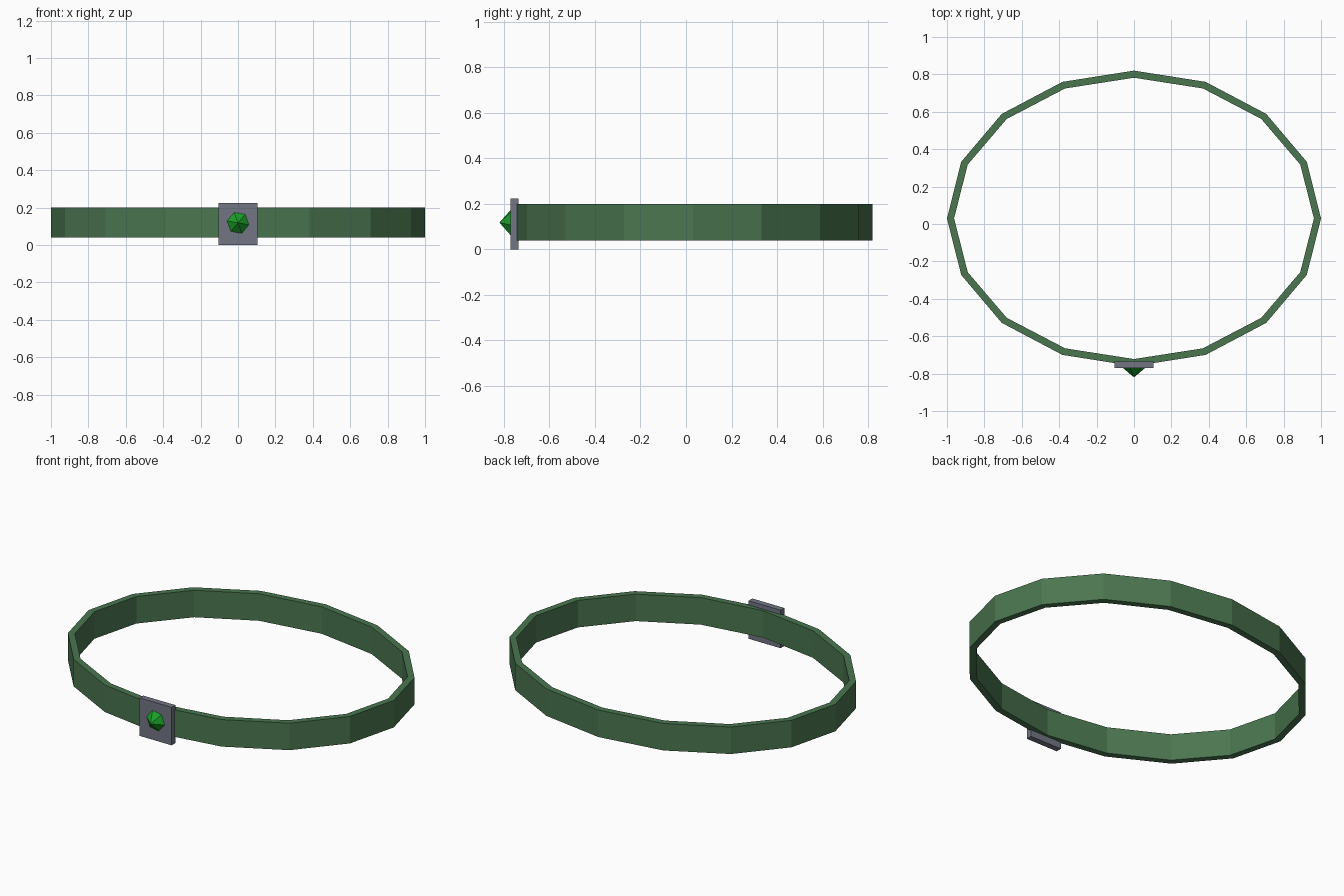
import bpy, math

if "Cube" in bpy.data.objects:
    bpy.data.objects.remove(bpy.data.objects["Cube"])


def make(name, verts, faces, color=None):
    me = bpy.data.meshes.new(name)
    me.from_pydata(verts, [], faces)
    me.update()
    ob = bpy.data.objects.new(name, me)
    bpy.context.collection.objects.link(ob)
    if color:
        mat = bpy.data.materials.new(name + "_colour")
        mat.diffuse_color = color
        mat.use_nodes = True
        mat.node_tree.nodes["Principled BSDF"].inputs["Base Color"].default_value = mat.diffuse_color
        me.materials.append(mat)
    return ob


# Band: 16-sided oval hoop with a rectangular section
N, CY = 16, 0.03
section = [(1.0, 0.79, 0.04), (1.0, 0.79, 0.2), (0.962, 0.752, 0.2), (0.962, 0.752, 0.04)]
verts, faces = [], []
for i in range(N):
    a = 2 * math.pi * i / N
    verts += [(rx * math.cos(a), CY + ry * math.sin(a), z) for rx, ry, z in section]
    j = (i + 1) % N
    for k in range(4):
        m = (k + 1) % 4
        faces.append((4 * i + k, 4 * j + k, 4 * j + m, 4 * i + m))
make("band", verts, faces, (0.07, 0.18, 0.08, 1))

# Plate: thin upright slab on the front of the band
bpy.ops.mesh.primitive_cube_add(size=1, location=(0, -0.753, 0.1125))
plate = bpy.context.object
plate.name = "front_plate"
plate.scale = (0.21, 0.035, 0.225)
mat = bpy.data.materials.new("plate_colour")
mat.diffuse_color = (0.17, 0.18, 0.23, 1)
mat.use_nodes = True
mat.node_tree.nodes["Principled BSDF"].inputs["Base Color"].default_value = mat.diffuse_color
plate.data.materials.append(mat)

# Gem: six-sided pyramid pointing forward
S, R, GZ = 6, 0.066, 0.118
verts = [(R * math.cos(a), -0.765, GZ + R * math.sin(a))
         for a in (math.radians(-10 + 360 * i / S) for i in range(S))]
verts.append((0, -0.82, GZ))
faces = [(i, (i + 1) % S, S) for i in range(S)] + [tuple(reversed(range(S)))]
make("gem", verts, faces, (0.01, 0.35, 0.02, 1))
